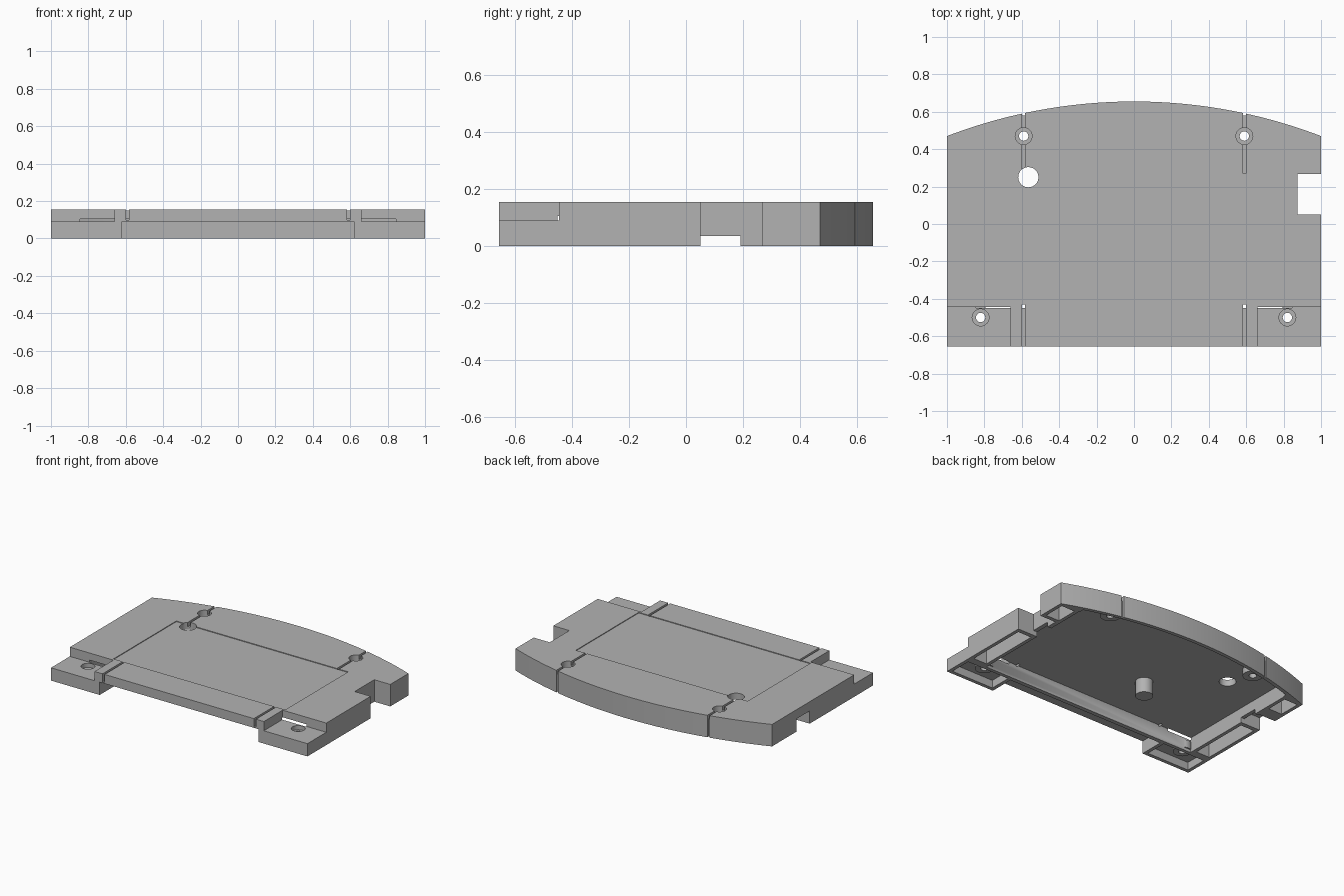
import bpy, bmesh, math

if "Cube" in bpy.data.objects:
    bpy.data.objects.remove(bpy.data.objects["Cube"])

TOP, CEIL, TAB = 0.155, 0.105, 0.09
FRONT, BACK, SAG = -0.655, 0.655, 0.185
RADIUS = (1 + SAG ** 2) / (2 * SAG)

grey = bpy.data.materials.new("plain grey")
grey.use_nodes = True
grey.diffuse_color = (0.45, 0.45, 0.45, 1)
grey.node_tree.nodes["Principled BSDF"].inputs["Base Color"].default_value = grey.diffuse_color


def prism(name, outline, z0, z1):
    bm = bmesh.new()
    base = bm.faces.new([bm.verts.new((x, y, z0)) for x, y in outline])
    moved = bmesh.ops.extrude_face_region(bm, geom=[base])["geom"]
    bmesh.ops.translate(bm, vec=(0, 0, z1 - z0),
                        verts=[v for v in moved if isinstance(v, bmesh.types.BMVert)])
    bmesh.ops.recalc_face_normals(bm, faces=bm.faces)
    mesh = bpy.data.meshes.new(name)
    bm.to_mesh(mesh)
    bm.free()
    obj = bpy.data.objects.new(name, mesh)
    bpy.context.collection.objects.link(obj)
    mesh.materials.append(grey)
    return obj


def box(x0, x1, y0, y1, z0, z1):
    return prism("cutter", [(x0, y0), (x1, y0), (x1, y1), (x0, y1)], z0, z1)


def cylinder(x, y, r, z0, z1, name="cutter"):
    ring = [(x + r * math.cos(a * math.tau / 32), y + r * math.sin(a * math.tau / 32))
            for a in range(32)]
    return prism(name, ring, z0, z1)


def arched(name, half, front, inset, z0, z1, steps=48):
    # Rectangle with the bowed back edge
    arc = []
    for i in range(steps + 1):
        x = half * (1 - 2 * i / steps)
        arc.append((x, BACK - RADIUS + math.sqrt((RADIUS - inset) ** 2 - x * x)))
    return prism(name, [(-half, front), (half, front)] + arc, z0, z1)


def combine(tool, operation="DIFFERENCE"):
    mod = plate.modifiers.new("cut", "BOOLEAN")
    mod.operation, mod.solver, mod.object = operation, "EXACT", tool
    bpy.context.view_layer.update()
    graph = bpy.context.evaluated_depsgraph_get()
    result = bpy.data.meshes.new_from_object(plate.evaluated_get(graph))
    plate.modifiers.remove(mod)
    plate.data = result
    bpy.data.objects.remove(tool)


# Cover plate with the main hollow and the lip under the bowed edge
plate = arched("cover_plate", 1, FRONT, 0, 0, TOP)
combine(arched("cutter", 0.845, -0.45, 0.05, -0.1, CEIL))
combine(arched("cutter", 0.84, 0.4, 0.026, -0.1, 0.03))

# Recess under the front edge and shallow panel on the top
combine(box(-0.62, 0.62, -1, -0.48, -0.1, TAB))
combine(box(-0.67, 0.67, -0.43, 0.27, TOP - 0.005, 1))

for s in (-1, 1):
    def side(x0, x1, *rest):
        combine(box(min(s * x0, s * x1), max(s * x0, s * x1), *rest))

    # Lowered front tabs and their pockets
    side(0.66, 1.2, -1, -0.445, TAB, 1)
    side(0.645, 0.975, -0.63, -0.475, -0.1, 0.055)
    # Channels in the side rims and back corners
    side(0.87, 0.975, -0.42, 0.02, -0.1, CEIL)
    side(0.87, 0.975, 0.295, 0.45, -0.1, CEIL)
    # Screw bosses
    combine(cylinder(s * 0.59, 0.47, 0.065, 0.06, 0.13), "UNION")
    combine(cylinder(s * 0.82, -0.5, 0.06, 0.02, 0.075), "UNION")
    # Screw holes with counterbores
    for x, y, seat in ((0.59, 0.47, 0.1), (0.82, -0.5, 0.06)):
        combine(cylinder(s * x, y, 0.045, seat, 1))
        combine(cylinder(s * x, y, 0.025, -0.1, 1))
    # Grooves at front and back
    side(0.582, 0.598, -1, -0.43, 0.098, 1)
    side(0.582, 0.598, 0.27, 1, 0.125, 1)
    side(0.582, 0.598, 0.58, 1, -0.1, 1)

# Side notch, with the low opening behind it
combine(box(0.875, 1.2, 0.05, 0.268, -0.1, 1))
combine(box(0.8, 1.2, 0.05, 0.19, -0.1, 0.035))
# Opening under the opposite side
combine(box(-1.2, -0.872, 0.05, 0.2, -0.1, TAB))
combine(box(-1.2, -0.8, 0.05, 0.19, -0.1, 0.036))
# Cable hole
combine(cylinder(-0.565, 0.25, 0.054, -0.1, 1))

# Support post inside the hollow
post = cylinder(-0.16, -0.09, 0.057, 0, 0.12, "support_post")

for obj in (plate, post):
    bpy.ops.object.select_all(action="DESELECT")
    obj.select_set(True)
    bpy.context.view_layer.objects.active = obj
    bpy.ops.object.shade_smooth_by_angle(angle=math.radians(30))
